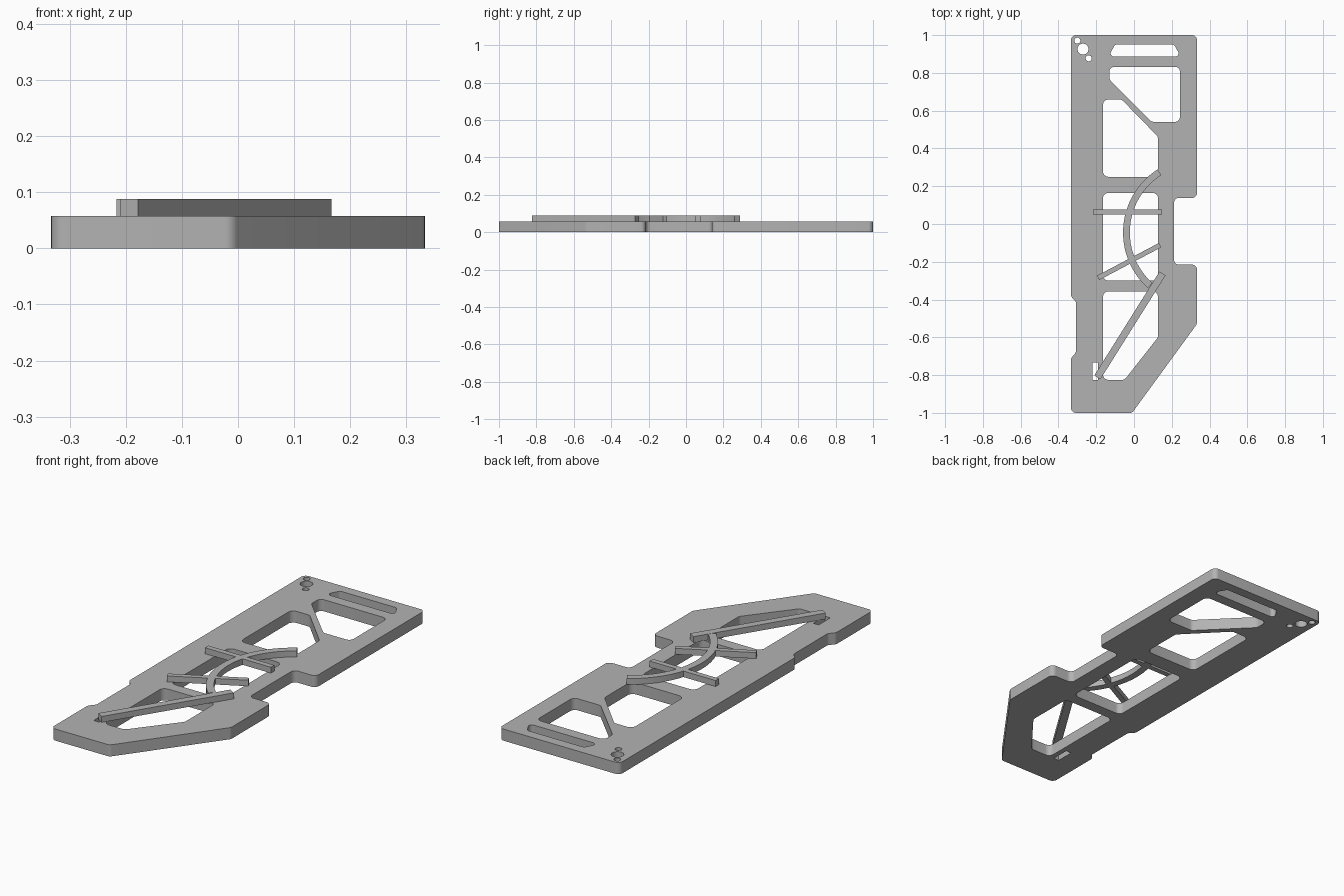
import bpy, bmesh, math
from mathutils import Vector

PLATE_TOP, RIB_TOP = 0.058, 0.088

cube = bpy.data.objects.get("Cube")
if cube:
    bpy.data.objects.remove(cube, do_unlink=True)

grey = bpy.data.materials.new("plain_grey")
grey.use_nodes = True
grey.diffuse_color = (0.45, 0.45, 0.45, 1)
grey.node_tree.nodes["Principled BSDF"].inputs["Base Color"].default_value = grey.diffuse_color


def rounded(corners, radius, steps=6):
    """Replace each corner of a closed outline with a tangent arc."""
    pts = [Vector(c) for c in corners]
    out = []
    for i, p in enumerate(pts):
        a = (pts[i - 1] - p).normalized()
        b = (pts[(i + 1) % len(pts)] - p).normalized()
        half = a.angle(b) / 2
        centre = p + (a + b).normalized() * radius / math.sin(half)
        start = p + a * radius / math.tan(half) - centre
        end = p + b * radius / math.tan(half) - centre
        for k in range(steps + 1):
            t = k / steps
            out.append(centre + (start.lerp(end, t)).normalized() * radius)
    return out


def circle(x, y, r, n=24):
    return [(x + r * math.cos(math.tau * k / n), y + r * math.sin(math.tau * k / n))
            for k in range(n)]


def box(x0, x1, y0, y1):
    return [(x0, y0), (x1, y0), (x1, y1), (x0, y1)]


def slab(name, outlines, z0, z1):
    """Fill the outlines (the inner ones become holes) and extrude from z0 to z1."""
    curve = bpy.data.curves.new(name, 'CURVE')
    curve.dimensions = '2D'
    curve.fill_mode = 'BOTH'
    curve.extrude = (z1 - z0) / 2
    for outline in outlines:
        spline = curve.splines.new('POLY')
        spline.points.add(len(outline) - 1)
        for point, (x, y) in zip(spline.points, outline):
            point.co = (x, y, 0, 1)
        spline.use_cyclic_u = True
    source = bpy.data.objects.new(name + "_outline", curve)
    bpy.context.collection.objects.link(source)
    bpy.context.view_layer.update()
    deps = bpy.context.evaluated_depsgraph_get()
    mesh = bpy.data.meshes.new_from_object(source.evaluated_get(deps))
    bpy.data.objects.remove(source, do_unlink=True)

    bm = bmesh.new()
    bm.from_mesh(mesh)
    bmesh.ops.remove_doubles(bm, verts=bm.verts, dist=1e-5)
    bmesh.ops.recalc_face_normals(bm, faces=bm.faces)
    bmesh.ops.translate(bm, verts=bm.verts, vec=(0, 0, (z0 + z1) / 2))
    bm.to_mesh(mesh)
    bm.free()
    mesh.materials.clear()
    mesh.materials.append(grey)
    obj = bpy.data.objects.new(name, mesh)
    bpy.context.collection.objects.link(obj)
    return obj


def bar(name, start, end, width):
    """Straight rib between two points."""
    a, b = Vector(start), Vector(end)
    side = (b - a).normalized().orthogonal() * width / 2
    return slab(name, [[a - side, b - side, b + side, a + side]], PLATE_TOP, RIB_TOP)


def smooth(obj):
    bpy.ops.object.select_all(action='DESELECT')
    obj.select_set(True)
    bpy.context.view_layer.objects.active = obj
    bpy.ops.object.shade_smooth_by_angle(angle=math.radians(30))


# Base plate outline with side notches and a cut front corner
E = 0.333
outline = rounded([(-E, 1), (E, 1), (E, 0.138), (0.212, 0.138), (0.212, -0.215),
                   (E, -0.215), (E, -0.53), (-0.01, -1), (-E, -1), (-E, -0.71),
                   (-0.307, -0.68), (-0.307, -0.41), (-E, -0.385)], 0.025)

# Windows through the plate, from back to front
L, R = -0.164, 0.127
windows = [
    rounded([(-0.135, 0.887), (-0.1, 0.95), (0.212, 0.95), (0.247, 0.887)], 0.016),
    rounded([(-0.13, 0.832), (0.243, 0.832), (0.243, 0.541), (0.093, 0.541),
             (-0.13, 0.765)], 0.025),
    rounded([(L, 0.659), (-0.065, 0.659), (R, 0.462), (R, 0.25), (L, 0.25)], 0.028),
    rounded(box(L, R, -0.3, 0.165), 0.028),
    rounded([(L, -0.357), (R, -0.357), (R, -0.6), (-0.05, -0.825), (L, -0.825)], 0.028),
    box(-0.22, -0.19, -0.825, -0.733),
]
# Screw holes in the back corner
holes = [circle(-0.27, 0.926, 0.029), circle(-0.3, 0.971, 0.016), circle(-0.24, 0.877, 0.016)]
smooth(slab("base_plate", [outline] + windows + holes, 0, PLATE_TOP))

# Curved rib
cx, cy, radius, half_width = 0.338, -0.045, 0.378, 0.018
angles = [math.radians(122.5 + (228 - 122.5) * k / 32) for k in range(33)]
arc = [(cx + r * math.cos(a), cy + r * math.sin(a))
       for r, order in ((radius - half_width, angles), (radius + half_width, angles[::-1]))
       for a in order]
ribs = slab("raised_ribs", [arc], PLATE_TOP, RIB_TOP)

# Straight ribs, joined into the curved one
for bar_obj in (bar("cross_rib", (-0.217, 0.063), (0.147, 0.063), 0.027),
                bar("slanted_rib", (-0.19, -0.285), (0.138, -0.112), 0.026),
                bar("long_rib", (-0.194, -0.812), (0.151, -0.262), 0.038)):
    mod = ribs.modifiers.new("join", 'BOOLEAN')
    mod.operation = 'UNION'
    mod.solver = 'EXACT'
    mod.object = bar_obj
    bpy.context.view_layer.objects.active = ribs
    bpy.ops.object.modifier_apply(modifier=mod.name)
    bpy.data.objects.remove(bar_obj, do_unlink=True)
smooth(ribs)
